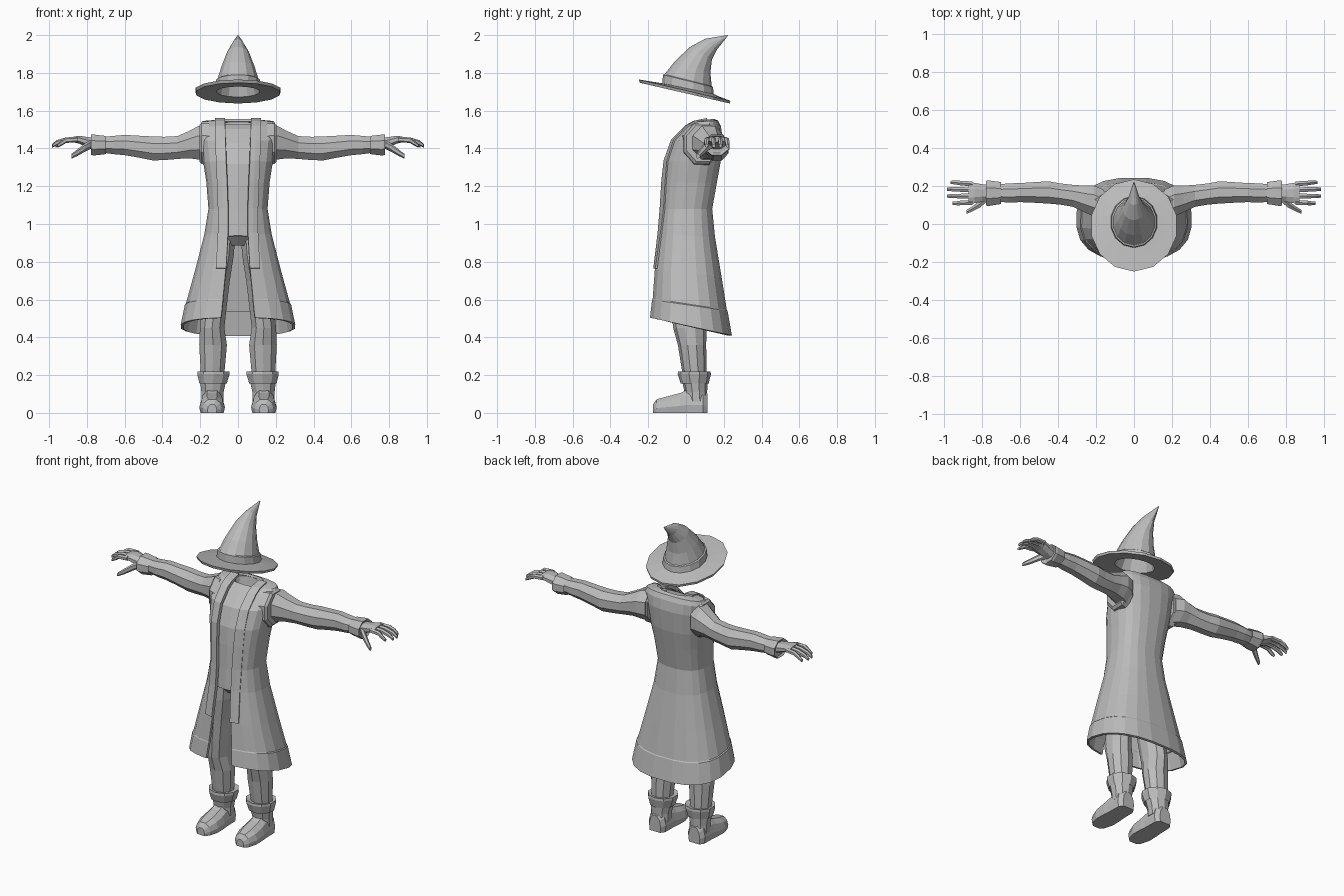
import bpy, bmesh, math
from mathutils import Vector

grey = bpy.data.materials.new("plain_grey")
grey.diffuse_color = (0.5, 0.5, 0.5, 1)


def loft(name, rings, closed=True, caps=True, mirror=False, thick=0):
    """Skin a list of equal-length point rings; optional caps, mirroring, thickness."""
    bm = bmesh.new()
    vs = [[bm.verts.new(p) for p in r] for r in rings]
    n = len(vs[0])
    for a, b in zip(vs, vs[1:]):
        for i in range(n if closed else n - 1):
            j = (i + 1) % n
            bm.faces.new((a[i], a[j], b[j], b[i]))
    if closed and caps:
        bm.faces.new(vs[0][::-1])
        bm.faces.new(vs[-1])
    bmesh.ops.recalc_face_normals(bm, faces=bm.faces)
    me = bpy.data.meshes.new(name)
    bm.to_mesh(me)
    bm.free()
    me.materials.append(grey)
    ob = bpy.data.objects.new(name, me)
    bpy.context.collection.objects.link(ob)
    if thick:
        m = ob.modifiers.new("thickness", 'SOLIDIFY')
        m.thickness, m.offset = thick, -1
    if mirror:
        m = ob.modifiers.new("mirror", 'MIRROR')
        m.use_mirror_merge = False
    return ob


def circle(n, shift=0.5):
    return [(math.cos(2 * math.pi * (i + shift) / n), math.sin(2 * math.pi * (i + shift) / n))
            for i in range(n)]


def ring_z(cx, cy, z, rx, ry, n=10):
    return [(cx + rx * c, cy + ry * s, z) for c, s in circle(n)]


def ring_x(x, cy, cz, ry, rz, n=8):
    return [(x, cy + ry * c * 1.04, cz + rz * s * 1.04) for c, s in circle(n)]


def spow(v, p):
    return math.copysign(abs(v) ** p, v)


# ---- coat: front z, back z, half width, front y, back y, half opening
P = 0.8
COAT = [
    (.505, .41, .305, -.195, .245, .09), (.60, .54, .283, -.183, .222, .08),
    (.605, .545, .277, -.18, .218, .08), (.76, .72, .232, -.168, .19, .065),
    (.95, .93, .18, -.145, .155, .055), (1.08, 1.08, .157, -.135, .14, .055),
    (1.22, 1.22, .168, -.127, .165, .06), (1.33, 1.33, .185, -.115, .185, .065),
    (1.44, 1.46, .2, -.075, .195, .068), (1.515, 1.52, .205, .0, .185, .07),
    (1.54, 1.548, .19, .045, .17, .07), (1.55, 1.556, .095, .065, .15, .07)]


def body_ring(level, n=20, opened=True):
    zf, zb, w, yf, yb, g = level
    t0 = math.asin((g / w) ** (1 / P)) if opened else 0
    pts = []
    for i in range(n):
        k = i / (n - 1) if opened else i / n
        t = t0 + (2 * math.pi - 2 * t0) * k
        y = (yf + yb) / 2 - (yb - yf) / 2 * spow(math.cos(t), P)
        pts.append((w * spow(math.sin(t), P), y, zf + (zb - zf) * (y - yf) / (yb - yf)))
    return pts


loft("coat", [body_ring(l) for l in COAT], closed=False, thick=.014)

# ---- raised lapel strips along the coat opening and over the shoulder
strip = []
for zf, zb, w, yf, yb, g in COAT[3:11]:
    row = []
    for x in (g - .002, g + .025, g + .052):
        c = math.cos(math.asin((x / w) ** (1 / P)))
        row.append((x, (yf + yb) / 2 - (yb - yf) / 2 * c ** P - .008, zf + .006))
    strip.append(row)
strip.append([(x, .11, 1.561) for x in (.07, .095, .122)])
loft("lapel", strip, closed=False, mirror=True, thick=.012)

# ---- torso under the coat, with a sunken neck opening
torso = [(.885, .885, .09, -.06, .06, 0), (.93, .93, .145, -.105, .12, 0)]
for zf, zb, w, yf, yb, g in COAT[4:11]:
    torso.append((zf - .012, zb - .012, w - .022, yf + .018, yb - .02, 0))
torso += [(1.525, 1.54, .085, .06, .15, 0), (1.48, 1.48, .075, .065, .14, 0)]
loft("torso", [body_ring(l, 16, False) for l in torso])

# ---- legs
loft("leg", [ring_z(*r) for r in (
    (.08, .005, .97, .07, .11), (.09, .005, .84, .072, .108), (.108, .01, .70, .068, .1),
    (.125, .012, .56, .068, .092), (.137, .02, .45, .068, .088), (.132, .032, .36, .077, .075),
    (.134, .042, .24, .068, .066), (.135, .05, .15, .06, .058))], mirror=True)

# ---- boots: shaft, turned cuff and foot
loft("boot_shaft", [ring_z(*r) for r in (
    (.135, .055, .06, .062, .06), (.135, .052, .11, .062, .06), (.132, .047, .17, .072, .068))],
    mirror=True)
loft("boot_cuff", [ring_z(*r) for r in (
    (.132, .046, .17, .062, .06), (.132, .046, .155, .076, .074), (.13, .044, .205, .09, .088),
    (.13, .044, .22, .09, .086), (.13, .044, .215, .07, .068))], mirror=True)
ARCH = [(-.9, 0), (-1, .35), (-.82, .75), (-.4, 1), (.4, 1), (.82, .75), (1, .35), (.9, 0)]
loft("boot_foot", [[(.137 + hw * a, y, h * b) for a, b in ARCH] for y, hw, h in (
    (-.175, .025, .045), (-.155, .05, .072), (-.10, .068, .087), (-.03, .066, .105),
    (.0, .062, .12), (.09, .06, .12), (.115, .04, .10))], mirror=True)

# ---- arms with armhole rim and wrist cuff
loft("armhole_rim", [ring_x(*r) for r in (
    (.15, .075, 1.42, .10, .115), (.192, .085, 1.425, .10, .112),
    (.205, .09, 1.428, .09, .10))], mirror=True)
loft("arm", [ring_x(*r) for r in (
    (.16, .095, 1.425, .09, .10), (.21, .12, 1.43, .085, .092), (.26, .132, 1.42, .073, .075),
    (.32, .148, 1.405, .06, .063), (.39, .158, 1.40, .058, .064), (.45, .166, 1.40, .061, .066),
    (.53, .166, 1.41, .056, .06), (.60, .165, 1.418, .052, .056), (.66, .163, 1.418, .053, .05),
    (.73, .163, 1.42, .045, .042))], mirror=True)
loft("wrist_cuff", [ring_x(*r) for r in (
    (.71, .163, 1.418, .045, .042), (.70, .163, 1.418, .06, .05), (.765, .162, 1.418, .07, .058),
    (.778, .162, 1.42, .068, .056), (.77, .163, 1.42, .05, .045))], mirror=True)

# ---- hands: palm, four fingers and thumb
loft("palm", [ring_x(*r) for r in (
    (.74, .163, 1.42, .042, .035), (.80, .163, 1.434, .048, .028), (.84, .163, 1.446, .056, .022),
    (.872, .163, 1.448, .058, .015))], mirror=True)
for i, (y, tip, spread) in enumerate(((.113, .955, -.004), (.147, .983, 0),
                                      (.18, .985, .003), (.211, .965, .008))):
    loft(f"finger_{i + 1}", [ring_x(*r, n=6) for r in (
        (.85, y, 1.447, .014, .014), (.91, y + spread / 2, 1.444, .0135, .014),
        (tip - .025, y + spread, 1.43, .012, .013), (tip, y + spread, 1.414, .009, .009))],
        mirror=True)
loft("thumb", [ring_x(*r, n=6) for r in (
    (.77, .14, 1.425, .022, .022), (.81, .105, 1.405, .02, .021),
    (.85, .08, 1.378, .015, .017), (.882, .063, 1.358, .011, .012))], mirror=True)


# ---- hat: front y, front z, back y, back z, half width
def hat_ring(yf, zf, yb, zb, w, n=14):
    f, b = Vector((0, yf, zf)), Vector((0, yb, zb))
    mid, half = (f + b) / 2, (f - b) / 2
    return [mid + half * c + Vector((w * s, 0, 0)) for c, s in circle(n, 0)]


loft("hat", [hat_ring(*r) for r in (
    (.03, 1.90, .13, 1.85, .045), (-.06, 1.82, .11, 1.77, .085), (-.11, 1.728, .12, 1.672, .115),
    (-.245, 1.748, .232, 1.638, .225), (-.25, 1.765, .235, 1.652, .23),
    (-.17, 1.752, .175, 1.675, .165), (-.125, 1.745, .147, 1.688, .125),
    (-.122, 1.79, .143, 1.725, .12), (-.113, 1.793, .136, 1.73, .111),
    (-.06, 1.86, .129, 1.80, .089), (.02, 1.937, .137, 1.87, .059),
    (.10, 1.98, .165, 1.925, .03), (.218, 2.0, .222, 1.997, .002))])
